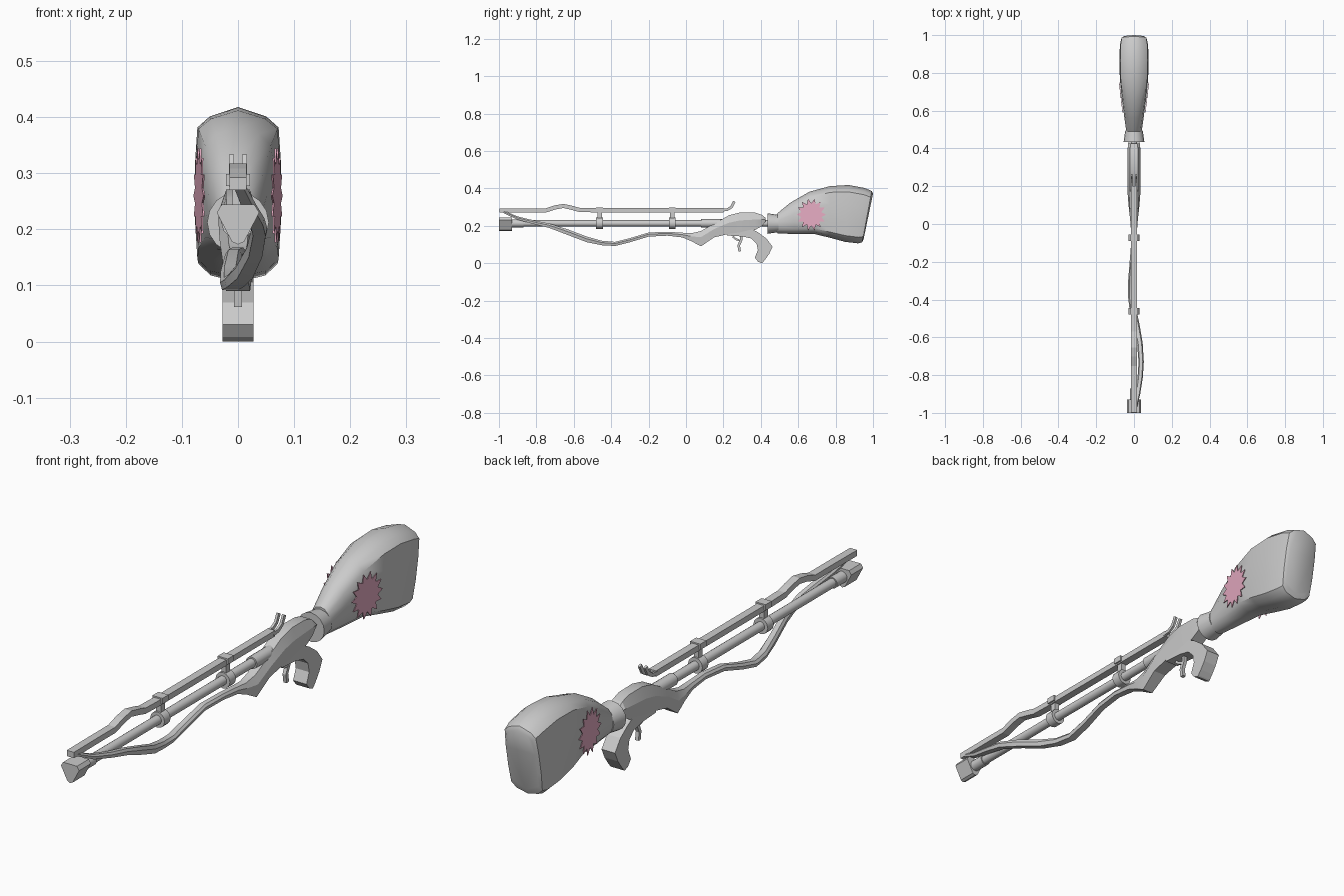
import bpy, bmesh, math
from mathutils import Vector

if "Cube" in bpy.data.objects:
    bpy.data.objects.remove(bpy.data.objects["Cube"])

def mat(name, c):
    m = bpy.data.materials.new(name)
    m.diffuse_color = (*c, 1)
    m.use_nodes = True
    m.node_tree.nodes["Principled BSDF"].inputs["Base Color"].default_value = m.diffuse_color
    return m

GREY = mat("grey", (0.6, 0.6, 0.6))
PINK = mat("pink", (0.79, 0.41, 0.54))

def finish(bm, name, m=GREY, smooth=None):
    bmesh.ops.recalc_face_normals(bm, faces=bm.faces)
    me = bpy.data.meshes.new(name)
    bm.to_mesh(me)
    bm.free()
    me.materials.append(m)
    ob = bpy.data.objects.new(name, me)
    bpy.context.collection.objects.link(ob)
    if smooth:
        bpy.ops.object.select_all(action='DESELECT')
        ob.select_set(True)
        bpy.context.view_layer.objects.active = ob
        bpy.ops.object.shade_smooth_by_angle(angle=math.radians(smooth))
    return ob

def loft(rings, name, m=GREY, smooth=None):
    """Skin a list of equal-length point rings and cap both ends."""
    bm = bmesh.new()
    vs = [[bm.verts.new(p) for p in r] for r in rings]
    n = len(rings[0])
    for a, b in zip(vs, vs[1:]):
        for i in range(n):
            j = (i + 1) % n
            bm.faces.new((a[i], a[j], b[j], b[i]))
    bm.faces.new(vs[0])
    bm.faces.new(vs[-1])
    return finish(bm, name, m, smooth)

def ribbon(path, half_w, thick, name, x0=0.0):
    """Rectangular bar following (y, z) points."""
    rings = []
    for i, (y, z) in enumerate(path):
        a, b = path[max(i - 1, 0)], path[min(i + 1, len(path) - 1)]
        t = Vector((b[0] - a[0], b[1] - a[1])).normalized() * thick / 2
        ny, nz = -t.y, t.x
        rings.append([(x0 - half_w, y - ny, z - nz), (x0 + half_w, y - ny, z - nz),
                      (x0 + half_w, y + ny, z + nz), (x0 - half_w, y + ny, z + nz)])
    return loft(rings, name)

def turned(stations, z, name, n=16):
    """Round part along y from (y, radius) stations."""
    return loft([[(r * math.cos(2 * math.pi * k / n), y, z + r * math.sin(2 * math.pi * k / n))
                  for k in range(n)] for y, r in stations], name, smooth=35)

def box(x, y0, y1, z0, z1, name):
    return loft([[(-x, y, z0), (x, y, z0), (x, y, z1), (-x, y, z1)] for y in (y0, y1)], name)

AX = 0.213  # barrel height

# Butt stock: round neck blending to a tall slab with a slanted end
slab = [(0, 1), (.65, .89), (.94, .76), (1, .3), (1, -.3), (.94, -.78), (.65, -.92), (0, -1)]
stock = [(.49, .49, .16, .268, .042), (.59, .56, .155, .325, .053), (.69, .66, .155, .382, .066),
         (.77, .77, .136, .412, .075), (.85, .87, .114, .418, .077), (.92, .955, .106, .402, .075),
         (.942, .993, .112, .386, .069), (.95, 1.0, .13, .372, .057)]
rings = []
for i, (yb, yt, zb, zt, hw) in enumerate(stock):
    t = min(1, i / 3)
    half = []
    for k, (u, v) in enumerate(slab):
        a = math.pi * k / 7
        u = u * t + math.sin(a) * (1 - t)
        v = v * t + math.cos(a) * (1 - t)
        f = (v + 1) / 2
        half.append((u * hw, yb + (yt - yb) * f, zb + (zt - zb) * f))
    rings.append(half + [(-x, y, z) for x, y, z in half[-2:0:-1]])
loft(rings, "butt_stock", smooth=40)

# Burst-shaped plates on both stock sides
for s, side in ((1, "right"), (-1, "left")):
    layers = []
    for off in (0.0, 0.003):
        ring = []
        for k in range(28):
            r = .086 if k % 2 == 0 else .06
            a = 2 * math.pi * k / 28
            y, z = .67 + r * math.cos(a) * .92, .26 + r * math.sin(a)
            ring.append((s * (.0675 + (y - .67) * .115 + off), y, z))
        layers.append(ring)
    loft(layers, "burst_plate_" + side, PINK)

# Collar, barrel, sleeves
turned([(.435, .055), (.495, .046)], .212, "collar")
turned([(-.95, .017), (.45, .017)], AX, "barrel")
turned([(.08, .023), (.29, .023)], AX, "rear_sleeve")
turned([(-.935, .021), (-.87, .021)], AX, "front_sleeve")

# Three-sided muzzle block with cut corners
tri = [(-.029, .244), (.029, .244), (.038, .23), (.011, .178), (0, .173), (-.011, .178), (-.038, .23)]
loft([[(x, y, z) for x, z in tri] for y in (-1.0, -.93)], "muzzle_block")

# Clamps joining the barrel to the upper rail
for y, where in ((-.462, "front"), (-.073, "rear")):
    turned([(y - .018, .03), (y + .018, .03)], AX, "clamp_ring_" + where, 12)
    box(.01, y - .012, y + .012, .235, .285, "clamp_post_" + where)
    box(.021, y - .018, y + .018, .277, .299, "clamp_cap_" + where)

# Upper rail with a hump and forked tail
ribbon([(-.998, .281), (-.85, .282), (-.75, .282), (-.7, .298), (-.655, .306), (-.61, .296),
        (-.57, .285), (-.5, .283), (.2, .283)], .015, .022, "upper_rail")
for s, side in ((1, "right"), (-1, "left")):
    ribbon([(.19, .283), (.22, .286), (.243, .3), (.258, .33)], .0045, .014,
           "rail_fork_" + side, s * .0115)

# Receiver flowing forward into the winding lower arm: x, y, bottom, top, half width
body = [(0, -.995, .277, .29, .01), (.02, -.9, .232, .25, .013), (.033, -.81, .208, .228, .014),
        (.038, -.73, .188, .212, .014), (.031, -.63, .15, .18, .015), (.012, -.53, .112, .142, .017),
        (-.006, -.45, .096, .12, .018), (-.014, -.38, .092, .114, .018), (-.014, -.3, .112, .134, .017),
        (-.008, -.2, .142, .164, .015), (0, -.1, .147, .168, .015), (0, -.02, .138, .163, .017),
        (0, .03, .117, .16, .021), (0, .08, .09, .172, .027), (0, .15, .138, .212, .033),
        (0, .23, .157, .256, .035), (0, .29, .165, .271, .035), (0, .37, .178, .27, .034),
        (0, .408, .2, .258, .033), (0, .425, .222, .242, .031)]
rings = []
for x, y, b, t, w in body:
    m = b + (t - b) * .6
    rings.append([(x - w * .8, y, b), (x + w * .8, y, b), (x + w, y, m),
                  (x + w * .6, y, t), (x - w * .6, y, t), (x - w, y, m)])
loft(rings, "receiver_and_lower_arm", smooth=20)

# Hooked grip: front edge then back edge in (y, z)
front = [(.22, .148), (.3, .143), (.35, .132), (.377, .105), (.384, .07), (.368, .03), (.385, .008), (.405, 0)]
back = [(.22, .175), (.32, .2), (.385, .165), (.43, .132), (.463, .088), (.445, .05), (.425, .022), (.41, .004)]
loft([[(-.028, *f), (.028, *f), (.028, *b), (-.028, *b)] for f, b in zip(front, back)], "grip")

# Trigger with small spur
ribbon([(.296, .15), (.295, .125), (.282, .095), (.287, .063)], .007, .014, "trigger")
ribbon([(.25, .142), (.268, .128), (.285, .122)], .006, .01, "trigger_spur")
